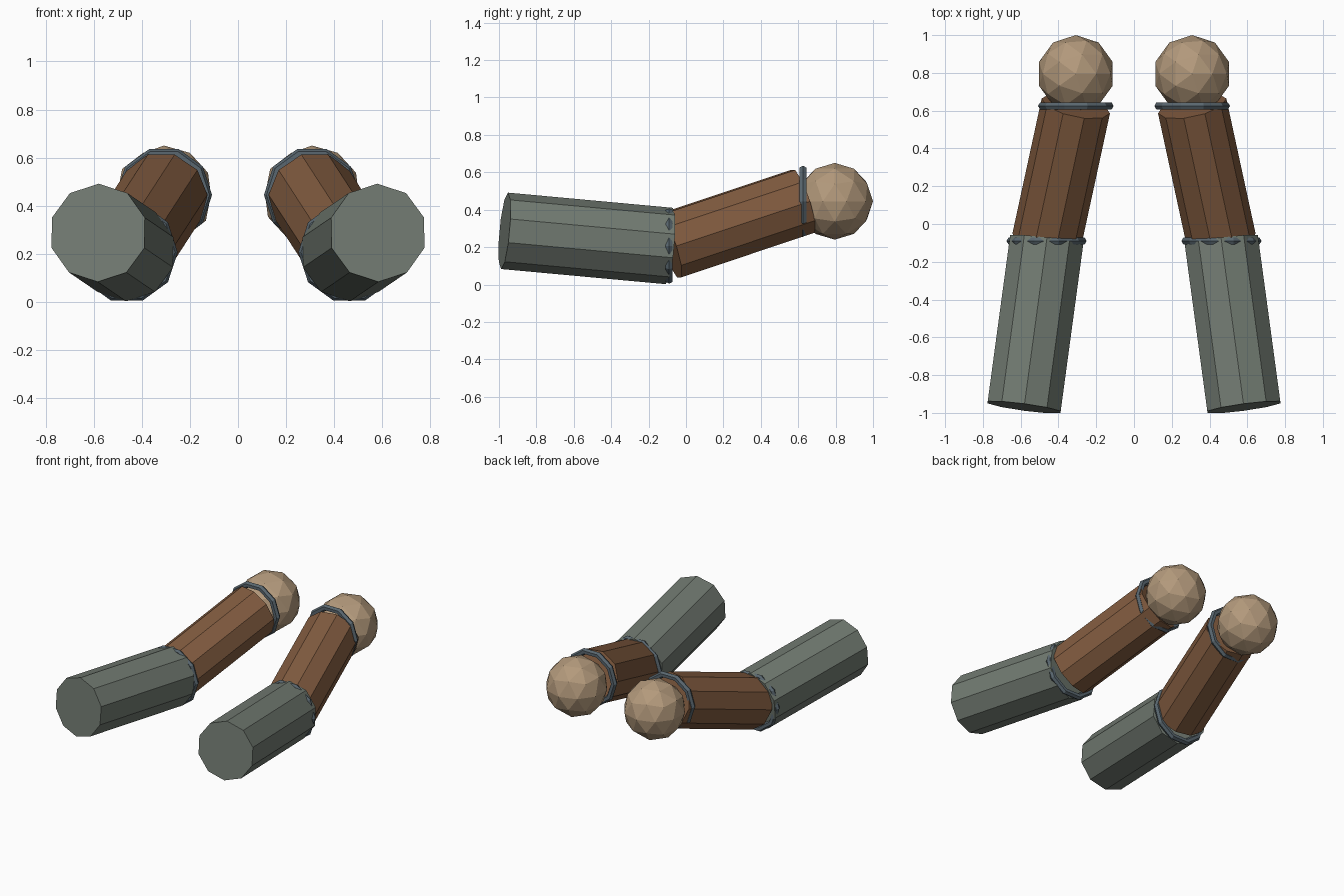
import bpy, math
from math import sin, cos, pi
from mathutils import Vector

if "Cube" in bpy.data.objects:
    bpy.data.objects.remove(bpy.data.objects["Cube"])


def material(name, rgb):
    m = bpy.data.materials.new(name)
    m.diffuse_color = (*rgb, 1)
    m.use_nodes = True
    m.node_tree.nodes["Principled BSDF"].inputs["Base Color"].default_value = m.diffuse_color
    return m


CLOTH = material("green_cloth", (0.17, 0.20, 0.17))
LEATHER = material("brown_leather", (0.22, 0.105, 0.05))
METAL = material("dark_metal", (0.10, 0.135, 0.16))
SKIN = material("tan_skin", (0.45, 0.32, 0.20))


def finish(obj, name, mat):
    obj.name = name
    obj.data.materials.append(mat)


def tube(name, a, b, radius, first_angle, mat, n=10):
    """Capped prism from a to b; first_angle is the corner angle, 90 deg = up."""
    a, b = Vector(a), Vector(b)
    axis = (b - a).normalized()
    side = axis.cross(Vector((0, 0, 1))).normalized()
    up = side.cross(axis)
    angles = [first_angle + 2 * pi * i / n for i in range(n)]
    verts = [c + radius * (side * cos(t) + up * sin(t)) for c in (a, b) for t in angles]
    faces = [(i, n + i, n + (i + 1) % n, (i + 1) % n) for i in range(n)]
    faces += [tuple(range(n)), tuple(range(2 * n - 1, n - 1, -1))]
    mesh = bpy.data.meshes.new(name)
    mesh.from_pydata(verts, [], faces)
    obj = bpy.data.objects.new(name, mesh)
    bpy.context.collection.objects.link(obj)
    finish(obj, name, mat)


def ring(name, centre, major):
    bpy.ops.mesh.primitive_torus_add(
        location=centre, rotation=(pi / 2, 0, 0), major_radius=major,
        minor_radius=0.022, major_segments=10, minor_segments=6)
    finish(bpy.context.object, name, METAL)


for label, s in (("left", -1), ("right", 1)):
    front = (s * 0.582, -0.97, 0.287)
    elbow = (s * 0.463, -0.09, 0.206)
    wrist = (s * 0.308, 0.625, 0.445)
    # sleeve and forearm
    tube(label + "_sleeve", front, elbow, 0.205, pi / 2, CLOTH)
    tube(label + "_forearm", elbow, wrist, 0.185, 0, LEATHER)
    # elbow and wrist bands
    ring(label + "_elbow_band", elbow, 0.19)
    ring(label + "_wrist_band", wrist, 0.178)
    # hand
    bpy.ops.mesh.primitive_ico_sphere_add(
        subdivisions=2, radius=0.205, location=(s * 0.308, 0.795, 0.445))
    finish(bpy.context.object, label + "_hand", SKIN)
